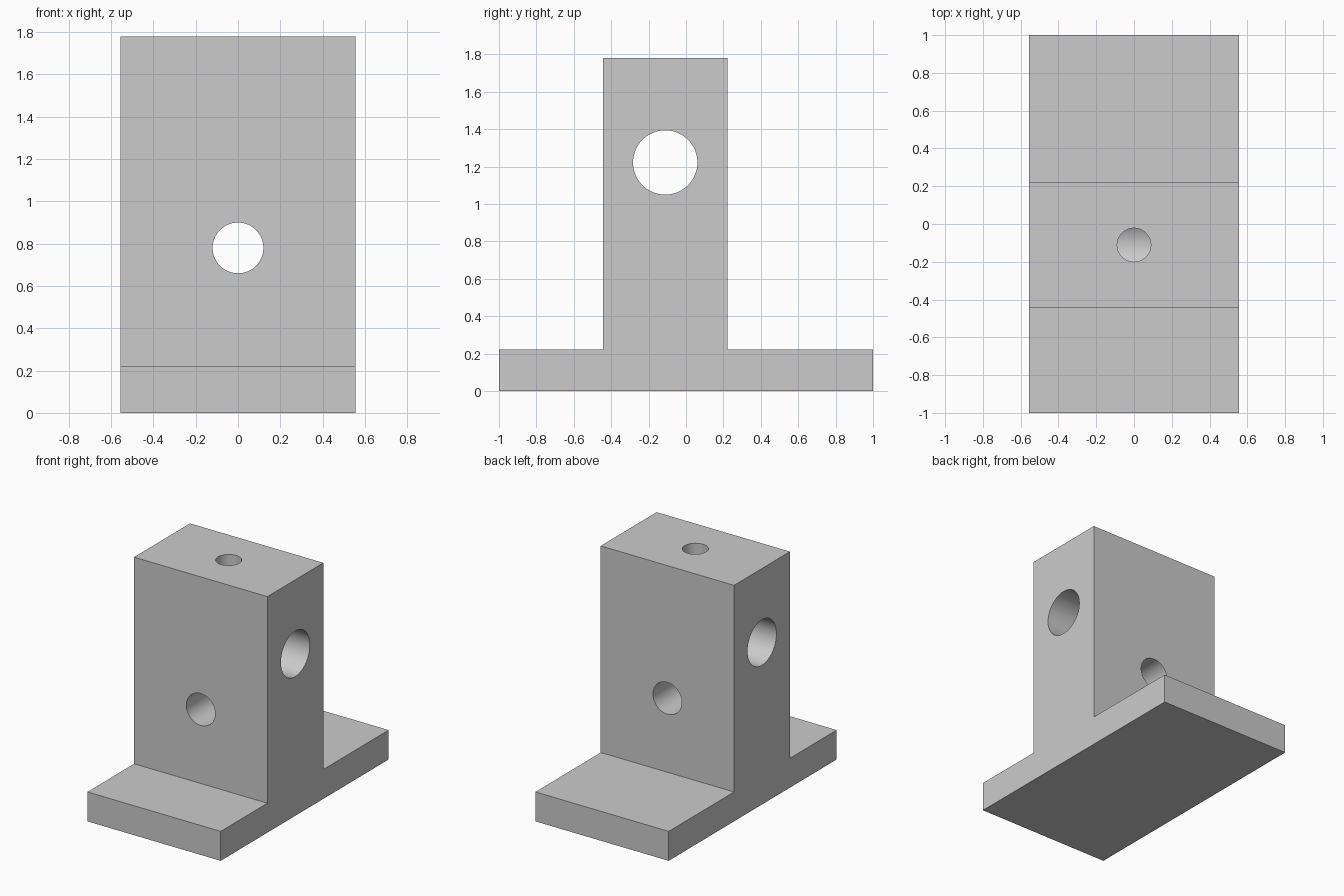
import bpy
import bmesh
import math

cube = bpy.data.objects.get("Cube")
if cube:
    bpy.data.objects.remove(cube, do_unlink=True)

HALF_WIDTH = 0.556
BASE_TOP = 0.222
HEIGHT = 1.78
POST_FRONT, POST_BACK = -0.444, 0.222
POST_MID = (POST_FRONT + POST_BACK) / 2
BORE_Z = 1.222

grey = bpy.data.materials.new("plain_grey")
grey.use_nodes = True
colour = (0.6, 0.6, 0.6, 1)
grey.diffuse_color = colour
grey.node_tree.nodes["Principled BSDF"].inputs["Base Color"].default_value = colour

# Bracket body: flanged base and upright post as one extruded side profile
profile = [(-1, 0), (1, 0), (1, BASE_TOP), (POST_BACK, BASE_TOP),
           (POST_BACK, HEIGHT), (POST_FRONT, HEIGHT),
           (POST_FRONT, BASE_TOP), (-1, BASE_TOP)]
bm = bmesh.new()
face = bm.faces.new([bm.verts.new((-HALF_WIDTH, y, z)) for y, z in profile])
extruded = bmesh.ops.extrude_face_region(bm, geom=[face])["geom"]
bmesh.ops.translate(bm, vec=(2 * HALF_WIDTH, 0, 0),
                    verts=[v for v in extruded if isinstance(v, bmesh.types.BMVert)])
bmesh.ops.recalc_face_normals(bm, faces=bm.faces)
mesh = bpy.data.meshes.new("bracket_body")
bm.to_mesh(mesh)
bm.free()
body = bpy.data.objects.new("bracket_body", mesh)
bpy.context.collection.objects.link(body)
mesh.materials.append(grey)


def drill(name, radius, depth, location, rotation=(0, 0, 0)):
    """Cut a round hole through the body, then discard the cutter."""
    bpy.ops.mesh.primitive_cylinder_add(vertices=64, radius=radius, depth=depth,
                                        location=location, rotation=rotation)
    cutter = bpy.context.object
    cutter.name = name
    cutter.hide_render = True
    cutter.data.materials.append(grey)
    cut = body.modifiers.new(name, "BOOLEAN")
    cut.operation = "DIFFERENCE"
    cut.solver = "EXACT"
    cut.object = cutter
    bpy.context.view_layer.objects.active = body
    bpy.ops.object.modifier_apply(modifier=cut.name)
    bpy.data.objects.remove(cutter, do_unlink=True)


# Cross bore from side to side, and a smaller hole from front to back
drill("side_bore", 0.172, 2, (0, POST_MID, BORE_Z), (0, math.pi / 2, 0))
drill("front_hole", 0.12, 2, (0, POST_MID, 0.78), (math.pi / 2, 0, 0))
# Set-screw hole from the top down into the cross bore
drill("top_hole", 0.089, 2 * (HEIGHT - BORE_Z), (0, POST_MID, HEIGHT))

bpy.ops.object.select_all(action="DESELECT")
body.select_set(True)
bpy.context.view_layer.objects.active = body
bpy.ops.object.shade_smooth_by_angle(angle=math.radians(30))
